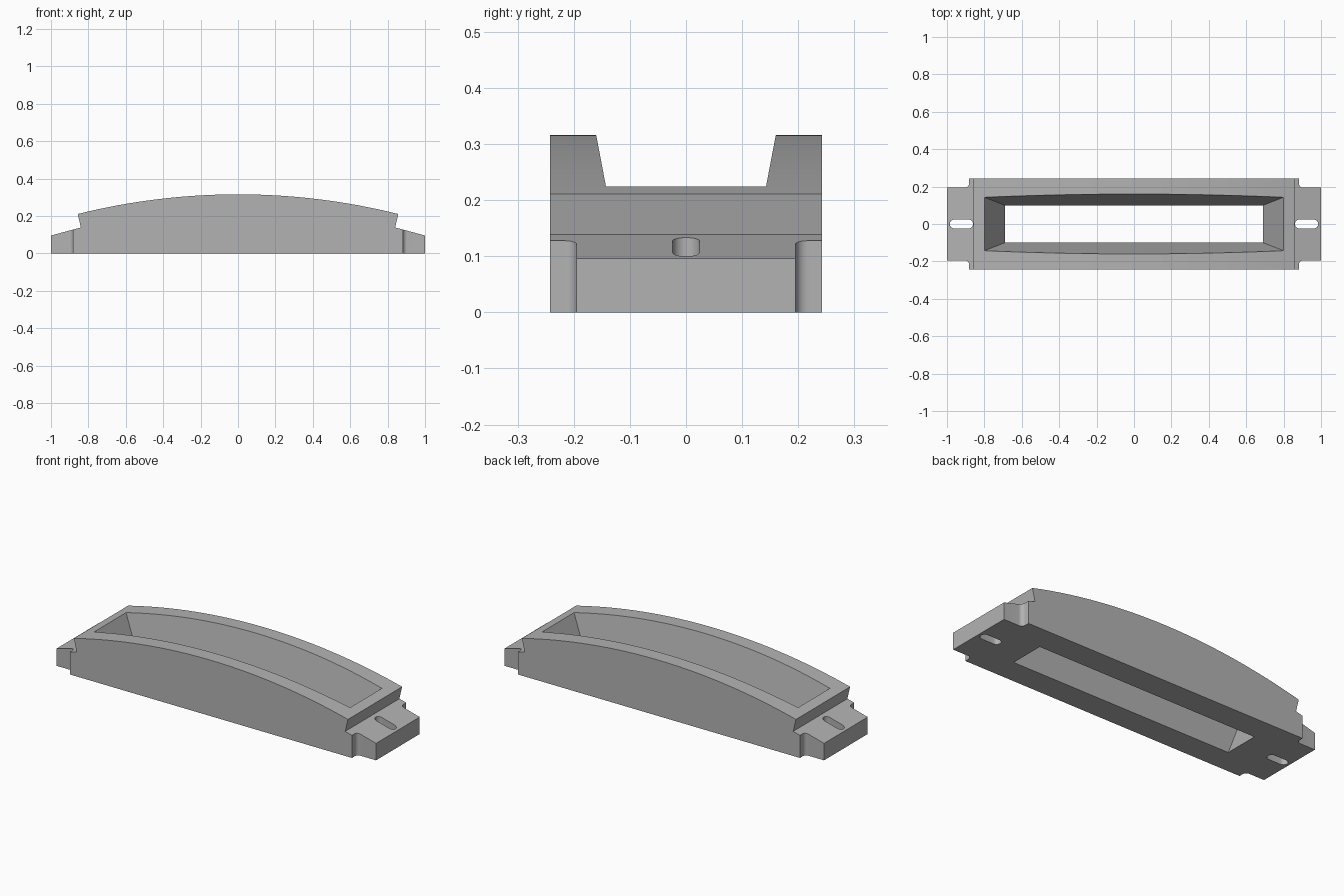
import bpy, bmesh, math
from mathutils import Vector

if "Cube" in bpy.data.objects:
    bpy.data.objects.remove(bpy.data.objects["Cube"])

HALF_Y, APEX, END_X, END_Z = 0.242, 0.316, 0.857, 0.211

grey = bpy.data.materials.new("mid grey")
grey.use_nodes = True
grey.diffuse_color = (0.45, 0.45, 0.45, 1)
grey.node_tree.nodes["Principled BSDF"].inputs["Base Color"].default_value = (0.45, 0.45, 0.45, 1)


def loft(name, bottom, top):
    """Closed solid between two matching rings of points."""
    bm = bmesh.new()
    a = [bm.verts.new(p) for p in bottom]
    b = [bm.verts.new(p) for p in top]
    bm.faces.new(a)
    bm.faces.new(b)
    for i in range(len(a)):
        j = (i + 1) % len(a)
        bm.faces.new((a[i], a[j], b[j], b[i]))
    bmesh.ops.recalc_face_normals(bm, faces=bm.faces)
    mesh = bpy.data.meshes.new(name)
    bm.to_mesh(mesh)
    bm.free()
    mesh.materials.append(grey)
    obj = bpy.data.objects.new(name, mesh)
    bpy.context.collection.objects.link(obj)
    return obj


def prism(name, outline, z0, z1):
    return loft(name, [(x, y, z0) for x, y in outline], [(x, y, z1) for x, y in outline])


def arc(cx, cy, r, start, end, steps):
    angles = [math.radians(start + (end - start) * i / steps) for i in range(steps + 1)]
    return [(cx + r * math.cos(t), cy + r * math.sin(t)) for t in angles]


def combine(obj, tool, operation):
    mod = obj.modifiers.new(operation.title(), "BOOLEAN")
    mod.operation, mod.object, mod.solver = operation, tool, "EXACT"
    bpy.context.view_layer.objects.active = obj
    bpy.ops.object.modifier_apply(modifier=mod.name)
    bpy.data.objects.remove(tool)


# Side profile: crowned top, undercut ends, sloping mounting ears
drop = APEX - END_Z
radius = (END_X ** 2 + drop ** 2) / (2 * drop)
sweep = math.degrees(math.asin(END_X / radius))
crown = arc(0, APEX - radius, radius, 90 - sweep, 90 + sweep, 56)
ear = [(1, 0), (1, 0.096), (0.84, 0.139)]
profile = ear + crown + [(-x, z) for x, z in reversed(ear)]
frame = loft("arched_frame", [(x, -HALF_Y, z) for x, z in profile],
             [(x, HALF_Y, z) for x, z in profile])

# Plan outline: narrower ears with filleted inside corners
corner = [(1.1, 0.195)] + arc(0.904, 0.217, 0.022, 270, 180, 8) + [(0.882, 0.4)]
right = [(x, -y) for x, y in reversed(corner)] + corner
plan = right + [(-x, -y) for x, y in right]
combine(frame, prism("plan_tool", plan, -0.1, 0.5), "INTERSECT")


# Tapered opening through the middle
def ring(z):
    x, y = 0.69 + 0.49 * z, 0.1 + 0.19 * z
    return [(x, y, z), (-x, y, z), (-x, -y, z), (x, -y, z)]


combine(frame, loft("opening_tool", ring(-0.1), ring(0.45)), "DIFFERENCE")

# Screw slots in both ears
for side in (-1, 1):
    c = side * 0.923
    slot = arc(c + 0.038, 0, 0.024, -90, 90, 12) + arc(c - 0.038, 0, 0.024, 90, 270, 12)
    combine(frame, prism("slot_tool", slot, -0.1, 0.4), "DIFFERENCE")

bpy.ops.object.select_all(action="DESELECT")
frame.select_set(True)
bpy.context.view_layer.objects.active = frame
bpy.ops.object.shade_smooth_by_angle(angle=math.radians(20))
